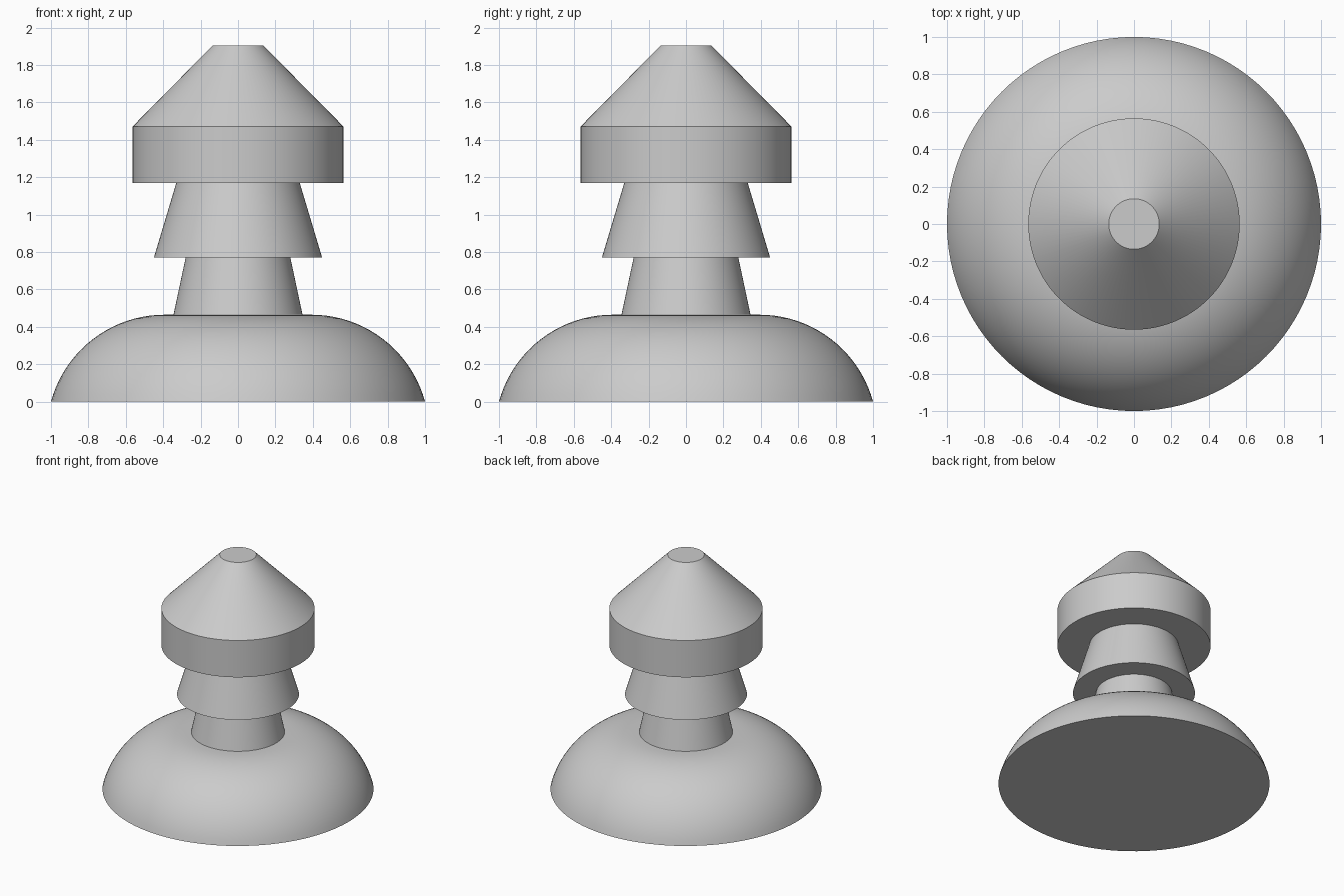
import bpy
import bmesh
from math import asin, cos, sin, pi, radians

SEGMENTS = 96

default = bpy.data.objects.get("Cube")
if default:
    bpy.data.objects.remove(default, do_unlink=True)

grey = bpy.data.materials.new("plain_grey")
grey.use_nodes = True
colour = (0.6, 0.6, 0.6, 1)
grey.diffuse_color = colour
grey.node_tree.nodes["Principled BSDF"].inputs["Base Color"].default_value = colour


def lathe(name, profile):
    """Revolve (radius, height) points, listed from bottom to top, around z."""
    bm = bmesh.new()
    verts = [bm.verts.new((r, 0, z)) for r, z in profile]
    edges = [bm.edges.new(pair) for pair in zip(verts, verts[1:])]
    bmesh.ops.spin(bm, geom=verts + edges, cent=(0, 0, 0), axis=(0, 0, 1),
                   angle=2 * pi, steps=SEGMENTS, use_merge=True)
    bmesh.ops.remove_doubles(bm, verts=bm.verts, dist=1e-5)
    bmesh.ops.recalc_face_normals(bm, faces=bm.faces)
    # Open shells need their outward side fixed by the widest side face
    side = max(bm.faces, key=lambda f: f.calc_center_median().xy.length)
    if side.normal.xy.dot(side.calc_center_median().xy) < 0:
        bmesh.ops.reverse_faces(bm, faces=bm.faces)
    mesh = bpy.data.meshes.new(name)
    bm.to_mesh(mesh)
    bm.free()
    mesh.materials.append(grey)
    obj = bpy.data.objects.new(name, mesh)
    bpy.context.collection.objects.link(obj)
    bpy.ops.object.select_all(action="DESELECT")
    obj.select_set(True)
    bpy.context.view_layer.objects.active = obj
    bpy.ops.object.shade_smooth_by_angle(angle=radians(25))


# Heights and radii where the parts meet
base_top, stem_top, collar_top = 0.465, 0.77, 1.17
stem_foot, stem_neck, collar_neck = 0.345, 0.28, 0.33

# Domed base: a circular arc that levels out at the top
radius = 0.63
centre_z = base_top - radius
start = asin(-centre_z / radius)
centre_r = 1 - radius * cos(start)
steps = 20
angles = [start + (pi / 2 - start) * i / steps for i in range(steps + 1)]
dome = [(centre_r + radius * cos(a), centre_z + radius * sin(a)) for a in angles]
lathe("domed_base", [(0, 0)] + dome + [(stem_foot, base_top)])

# Tapered stem and flared collar
lathe("stem", [(stem_foot, base_top), (stem_neck, stem_top)])
lathe("collar", [(stem_neck, stem_top), (0.45, stem_top), (collar_neck, collar_top)])

# Head: straight band under a blunt cone
lathe("head", [(collar_neck, collar_top), (0.565, collar_top), (0.565, 1.47),
               (0.135, 1.905), (0, 1.905)])
